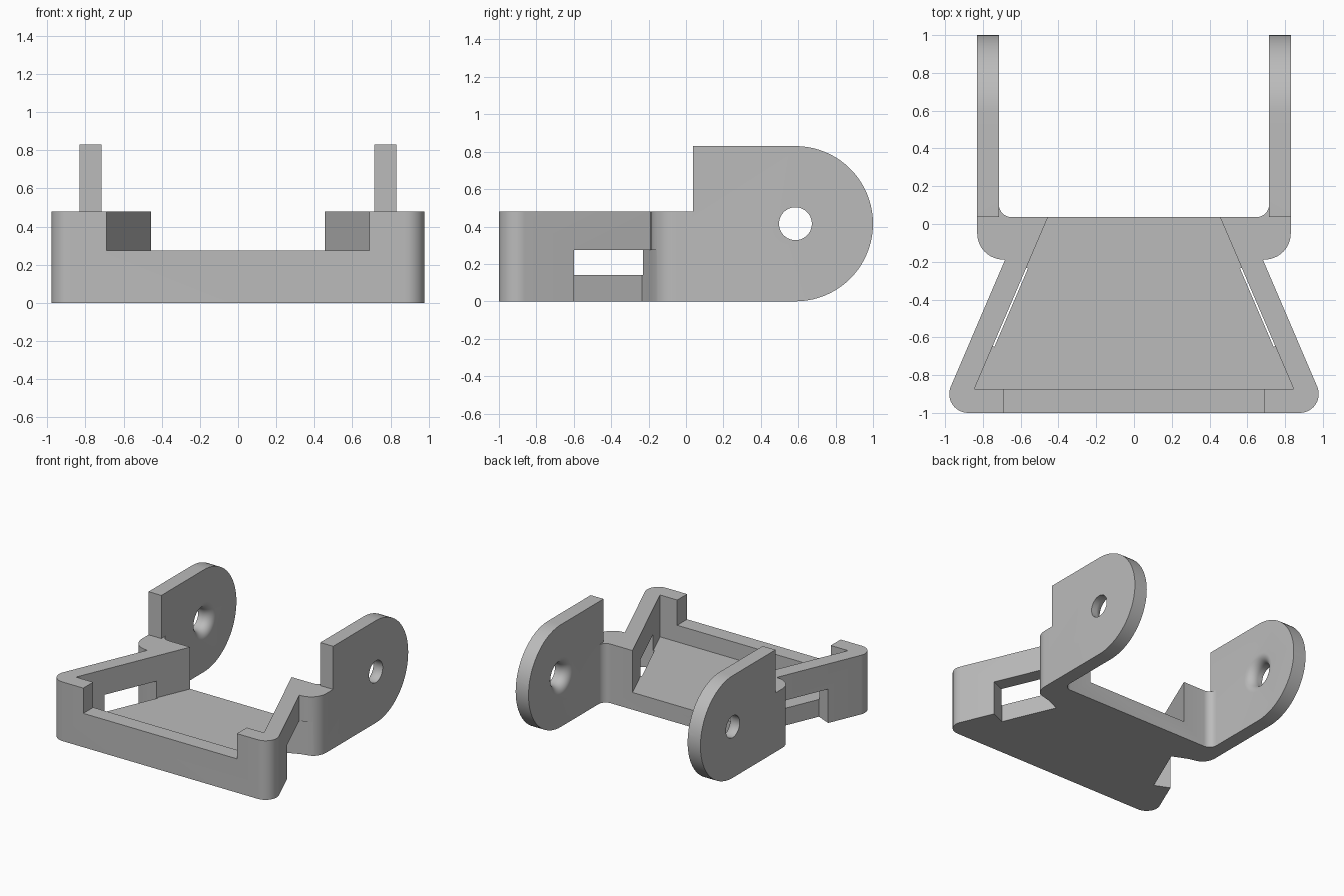
import bpy, bmesh, math
from mathutils import Vector

if "Cube" in bpy.data.objects:
    bpy.data.objects.remove(bpy.data.objects["Cube"])

grey = bpy.data.materials.new("plain grey")
grey.diffuse_color = (0.5, 0.5, 0.5, 1)
grey.use_nodes = True
grey.node_tree.nodes["Principled BSDF"].inputs["Base Color"].default_value = grey.diffuse_color


def prism(name, pts, lo, hi, axis="z"):
    """Extrude a profile: (x, y) along z, or (y, z) along x."""
    bm = bmesh.new()
    def place(p, h):
        return (p[0], p[1], h) if axis == "z" else (h, p[0], p[1])
    f = bm.faces.new([bm.verts.new(place(p, lo)) for p in pts])
    top = bmesh.ops.extrude_face_region(bm, geom=[f])["geom"]
    step = Vector(place((0, 0), hi - lo))
    bmesh.ops.translate(bm, vec=step, verts=[v for v in top if isinstance(v, bmesh.types.BMVert)])
    return finish(name, bm)


def finish(name, bm):
    bmesh.ops.recalc_face_normals(bm, faces=bm.faces[:])
    me = bpy.data.meshes.new(name)
    bm.to_mesh(me)
    bm.free()
    ob = bpy.data.objects.new(name, me)
    bpy.context.collection.objects.link(ob)
    me.materials.append(grey)
    return ob


def arc(cx, cy, r, a0, a1, n=12):
    return [(cx + r * math.cos(math.radians(a0 + (a1 - a0) * i / n)),
             cy + r * math.sin(math.radians(a0 + (a1 - a0) * i / n))) for i in range(n + 1)]


def mirrored(half):
    return half + [(-x, y) for x, y in reversed(half)]


def lathe_x(name, prof, cy, cz, side, n=48):
    """Closed solid turned about an axis along x; prof holds (x, radius)."""
    bm = bmesh.new()
    rings = [[bm.verts.new((side * x, cy + r * math.cos(2 * math.pi * i / n),
                            cz + r * math.sin(2 * math.pi * i / n))) for i in range(n)] for x, r in prof]
    for a, b in zip(rings, rings[1:]):
        for i in range(n):
            bm.faces.new((a[i], a[(i + 1) % n], b[(i + 1) % n], b[i]))
    bm.faces.new(rings[0])
    bm.faces.new(rings[-1])
    return finish(name, bm)


# Wall and arm dimensions
BACK, WALL, FLOOR, SILL = 0.037, 0.48, 0.14, 0.275
ARM_IN, ARM_OUT, ARM_R = 0.715, 0.83, 0.415
slope = Vector((0.394, -0.919))          # along the slanted wall, toward the front
out = Vector((0.919, 0.394))             # outward from the slanted wall

# Whole plan outline: front corner, slanted side, ear, arm, inner fillet
half = (arc(0.878, -0.9, 0.1, -90, 23.2)
        + [(0.683, -0.19)] + arc(0.692, -0.05, 0.138, -90, 0)
        + [(ARM_OUT, 1.0), (ARM_IN, 1.0)]
        + arc(ARM_IN - 0.065, BACK + 0.065, 0.065, 0, -90, 8))
bracket = prism("bracket", mirrored(half), 0, 2 * ARM_R)

cutters = [
    # everything above wall height except the arms
    prism("cut_above_walls", mirrored([(1.2, -1.2), (1.2, BACK), (ARM_IN, BACK), (ARM_IN, 1.2)]), WALL, 1.2),
    # tray interior, open at the back
    prism("cut_tray", mirrored([(0.845, -0.873), (0.455, BACK), (0.455, 0.2)]), FLOOR, 1.2),
    # low front wall
    prism("cut_front_opening", mirrored([(0.69, -1.2), (0.69, -0.8)]), SILL, 1.2),
    # rounded arm ends
    prism("cut_arm_ends", arc(1 - ARM_R, ARM_R, ARM_R, -90, 90, 40)
          + [(1 - ARM_R, 1.3), (1.3, 1.3), (1.3, -0.4), (1 - ARM_R, -0.4)], -1.2, 1.2, "x"),
]
for side in (-1, 1):
    # slot low in each slanted wall
    a = Vector((0.561, -0.235))
    b = a + slope * 0.452
    slot = [a, b, b + out * 0.3, a + out * 0.131]
    slot.insert(3, a + out * 0.131 + slope * 0.03 + out * 0.2)
    cutters.append(prism("cut_slot", [(side * p.x, p.y) for p in slot], -0.2, SILL))
    # pivot hole with a rounded inner rim
    r, rim = 0.088, 0.07
    prof = [(ARM_IN - 0.05, r + rim)]
    for i in range(11):
        t = math.pi / 2 * i / 10
        prof.append((ARM_IN + rim - rim * math.cos(t), r + rim - rim * math.sin(t)))
    prof.append((ARM_OUT + 0.1, r))
    cutters.append(lathe_x("cut_pivot_hole", prof, 1 - ARM_R, ARM_R, side))

bpy.context.view_layer.objects.active = bracket
bracket.select_set(True)
for c in cutters:
    m = bracket.modifiers.new("cut", "BOOLEAN")
    m.operation, m.solver, m.object = "DIFFERENCE", "EXACT", c
    bpy.ops.object.modifier_apply(modifier=m.name)
    bpy.data.objects.remove(c)
bpy.ops.object.shade_smooth_by_angle(angle=math.radians(30))
